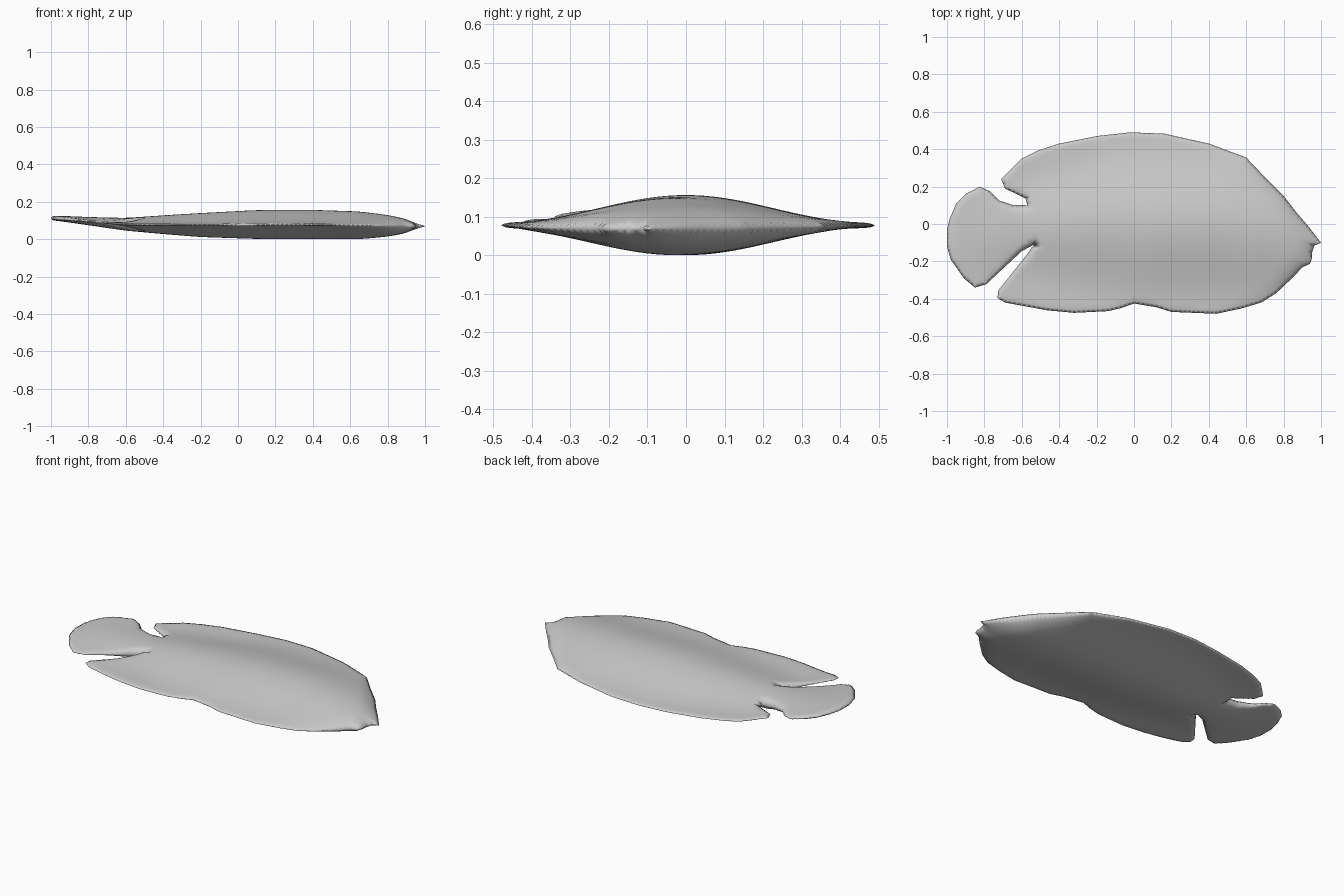
import bpy, bmesh, math
from mathutils import Vector
from mathutils.geometry import delaunay_2d_cdt

if "Cube" in bpy.data.objects:
    bpy.data.objects.remove(bpy.data.objects["Cube"])

# Outline seen from above: snout, belly, anal fin, tail, dorsal fin, forehead
OUTLINE = [Vector(p) for p in [
    (1.0, -.10), (.965, -.115), (.953, -.15), (.95, -.19), (.94, -.213), (.90, -.232), (.85, -.285),
    (.76, -.37), (.68, -.42), (.58, -.45), (.44, -.48), (.2, -.47), (.12, -.445), (0, -.425),
    (-.07, -.45), (-.14, -.466), (-.32, -.475), (-.46, -.462), (-.69, -.42), (-.73, -.395),
    (-.725, -.355), (-.57, -.16), (-.535, -.11), (-.60, -.145), (-.79, -.322), (-.85, -.34),
    (-.91, -.29), (-.98, -.19), (-1, -.12), (-1, -.03), (-.985, .03), (-.95, .11), (-.9, .16),
    (-.825, .2), (-.77, .175), (-.72, .125), (-.65, .102), (-.57, .10), (-.58, .137), (-.69, .19),
    (-.71, .24), (-.6, .35), (-.52, .39), (-.4, .43), (-.2, .47), (-.02, .49), (.16, .483),
    (.4, .43), (.6, .355), (.7, .25), (.8, .15), (.87, .06), (.93, -.01)]]

# Body profiles along the length
HALF = [(-1, .012), (-.8, .022), (-.7, .028), (-.6, .034), (-.4, .05), (-.2, .064), (.1, .077),
        (.4, .078), (.65, .074), (.8, .058), (.9, .038), (1, .008)]
MID = [(-1, .12), (-.95, .117), (-.8, .103), (-.6, .086), (-.2, .082), (.1, .085), (.4, .085),
       (.8, .078), (1, .076)]
CENTRE = [(-1, -.07), (-.6, -.02), (-.2, 0), (.5, 0), (.8, -.06), (1, -.13)]
WIDTH = [(-1, .4), (-.75, .32), (-.55, .33), (0, .5), (.6, .5), (1, .35)]
ROUND = [(-1, .025), (.4, .03), (.8, .09), (1, .09)]


def lerp(table, x):
    if x <= table[0][0]:
        return table[0][1]
    for (x0, v0), (x1, v1) in zip(table, table[1:]):
        if x <= x1:
            return v0 + (v1 - v0) * (x - x0) / (x1 - x0)
    return table[-1][1]


def smooth(table, x):
    return sum(lerp(table, x + k * .02) for k in range(-2, 3)) / 5


SEGMENTS = list(zip(OUTLINE, OUTLINE[1:] + OUTLINE[:1]))


def edge_distance(p):
    best = 9
    for a, b in SEGMENTS:
        ab = b - a
        t = max(0, min(1, (p - a).dot(ab) / ab.length_squared))
        best = min(best, (a + ab * t - p).length)
    return best


def inside(p):
    hit = False
    for a, b in SEGMENTS:
        if (a.y > p.y) != (b.y > p.y) and p.x < a.x + (b.x - a.x) * (p.y - a.y) / (b.y - a.y):
            hit = not hit
    return hit


def half_thickness(p, d):
    t = min(1, abs(p.y - smooth(CENTRE, p.x)) / smooth(WIDTH, p.x))
    fall = max(0, math.cos(t * math.pi / 2)) ** 2.3
    h = .006 + (smooth(HALF, p.x) - .006) * fall
    return h * math.sqrt(1 - (1 - min(1, d / smooth(ROUND, p.x))) ** 2)


# Boundary points, inset rings that round the rim, and an inner grid
boundary, extra = [], []
for a, b in SEGMENTS:
    n = max(1, round((b - a).length / .025))
    inward = Vector((b.y - a.y, a.x - b.x)).normalized()
    for i in range(n):
        p = a.lerp(b, i / n)
        boundary.append(p)
        for off in (.006, .016):
            q = a.lerp(b, (i + .5) / n) + inward * off
            if inside(q) and edge_distance(q) > off * .95:
                extra.append(q)
for i in range(-40, 41):
    for j in range(-20, 21):
        q = Vector((i * .025, j * .025))
        if inside(q) and edge_distance(q) > .026:
            extra.append(q)

res = delaunay_2d_cdt(boundary + extra, [], [list(range(len(boundary)))], 1, 1e-5)
points, faces = res[0], res[2]

# Upper and lower skins joined along the rim
bm = bmesh.new()
top, bottom = [], []
for p in points:
    d = edge_distance(p)
    z = smooth(MID, p.x)
    if d < 1e-4:
        v = bm.verts.new((p.x, p.y, z))
        top.append(v)
        bottom.append(v)
    else:
        h = half_thickness(p, d)
        top.append(bm.verts.new((p.x, p.y, z + h)))
        bottom.append(bm.verts.new((p.x, p.y, z - h)))
for f in faces:
    bm.faces.new([top[i] for i in f])
    tri = [bottom[i] for i in reversed(f)]
    if not all(top[i] is bottom[i] for i in f):
        bm.faces.new(tri)
low = min(v.co.z for v in bm.verts)
for v in bm.verts:
    v.co.z -= low
bmesh.ops.recalc_face_normals(bm, faces=bm.faces)

mesh = bpy.data.meshes.new("fish_body")
bm.to_mesh(mesh)
bm.free()
fish = bpy.data.objects.new("fish_body", mesh)
bpy.context.collection.objects.link(fish)
for poly in mesh.polygons:
    poly.use_smooth = True
